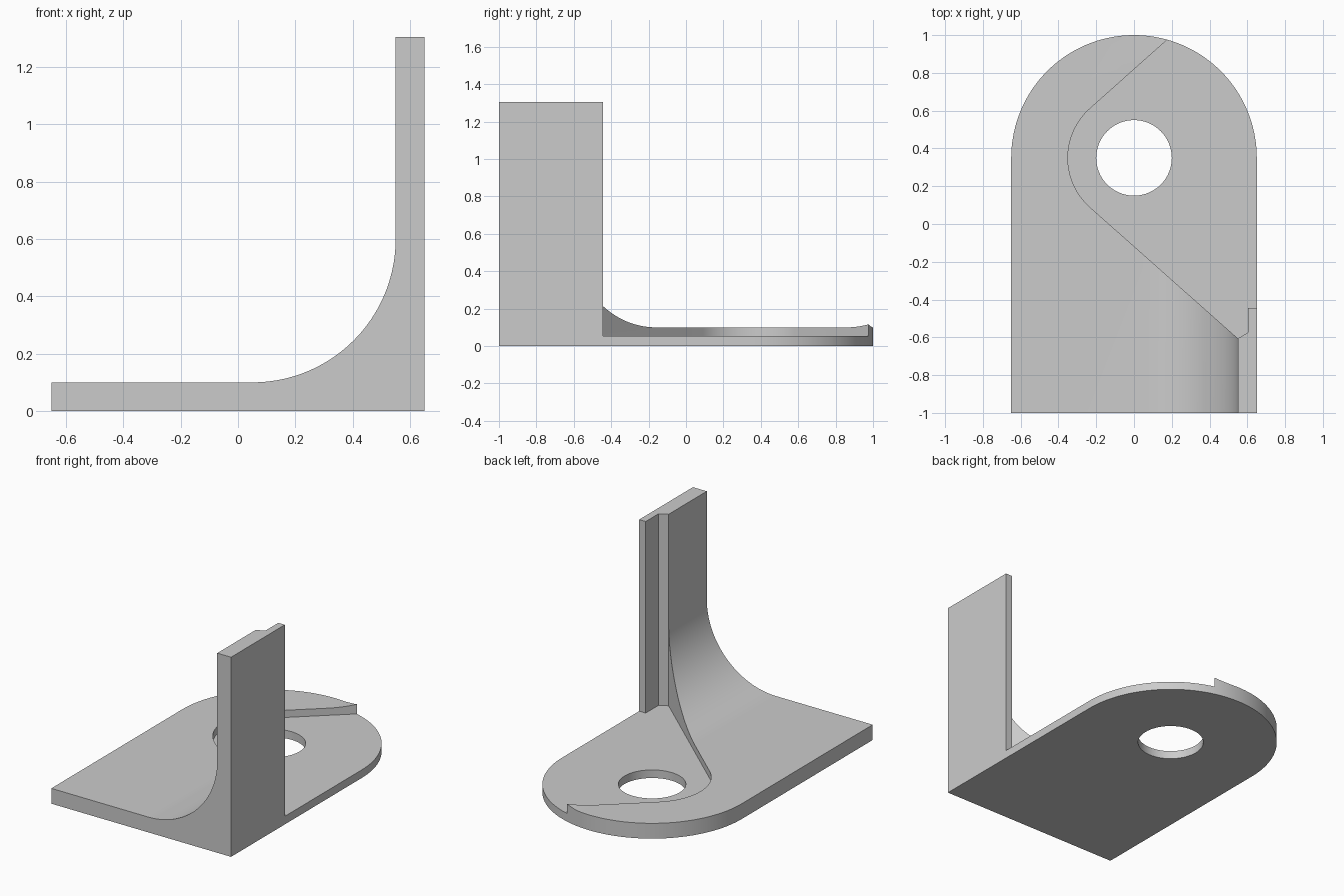
import bpy, bmesh, math
from mathutils import Vector

if "Cube" in bpy.data.objects:
    bpy.data.objects.remove(bpy.data.objects["Cube"])


def arc(cx, cy, r, a0, a1, n):
    """Points on an arc, angles in degrees."""
    return [(cx + r * math.cos(math.radians(a0 + (a1 - a0) * i / n)),
             cy + r * math.sin(math.radians(a0 + (a1 - a0) * i / n))) for i in range(n + 1)]


def prism(name, points, direction, to_3d):
    """Extrude a closed 2D outline along a direction."""
    bm = bmesh.new()
    face = bm.faces.new([bm.verts.new(to_3d(a, b)) for a, b in points])
    new = bmesh.ops.extrude_face_region(bm, geom=[face])["geom"]
    bmesh.ops.translate(bm, vec=Vector(direction),
                        verts=[v for v in new if isinstance(v, bmesh.types.BMVert)])
    bmesh.ops.recalc_face_normals(bm, faces=bm.faces)
    mesh = bpy.data.meshes.new(name)
    bm.to_mesh(mesh)
    bm.free()
    obj = bpy.data.objects.new(name, mesh)
    bpy.context.collection.objects.link(obj)
    return obj


def boolean(target, cutter, operation):
    """Apply a boolean and discard the cutter."""
    cutter.hide_render = True
    mod = target.modifiers.new(cutter.name, 'BOOLEAN')
    mod.operation, mod.solver, mod.object = operation, 'EXACT', cutter
    bpy.context.view_layer.objects.active = target
    bpy.ops.object.modifier_apply(modifier=mod.name)
    bpy.data.objects.remove(cutter)


# Filleted L section, oversized so the plan outline trims it
section = [(-0.8, 0), (0.8, 0), (0.8, 1.305), (0.55, 1.305)]
section += arc(0.05, 0.6, 0.5, 0, -90, 40) + [(-0.8, 0.1)]
bracket = prism("bracket", section, (0, 2.4, 0), lambda x, z: (x, -1.2, z))

# Plan outline with a rounded back end
outline = [(-0.65, -1), (0.65, -1)] + arc(0, 0.35, 0.65, 0, 180, 72)
boolean(bracket, prism("outline", outline, (0, 0, 2), lambda x, y: (x, y, -0.2)), 'INTERSECT')

# Recess around the hole, which also trims the back edge of the upright
slope = 41.7
s, c = math.sin(math.radians(slope)), math.cos(math.radians(slope))
recess = [(1, -0.445), (1, 1.3),
          (-0.35 * s + 1.1 * c, 0.35 + 0.35 * c + 1.1 * s)]
recess += arc(0, 0.35, 0.35, 90 + slope, 270 - slope, 32)
recess += [(0.55, -0.606), (0.603, -0.575), (0.603, -0.445)]
boolean(bracket, prism("recess", recess, (0, 0, 2), lambda x, y: (x, y, 0.053)), 'DIFFERENCE')

# Round hole
hole = arc(0, 0.35, 0.2, 0, 360, 64)[:-1]
boolean(bracket, prism("hole", hole, (0, 0, 1), lambda x, y: (x, y, -0.5)), 'DIFFERENCE')

# Single grey finish, smooth curves with sharp edges
grey = bpy.data.materials.new("grey")
grey.diffuse_color = (0.6, 0.6, 0.6, 1)
grey.use_nodes = True
grey.node_tree.nodes["Principled BSDF"].inputs["Base Color"].default_value = grey.diffuse_color
bracket.data.materials.clear()
bracket.data.materials.append(grey)
for p in bracket.data.polygons:
    p.material_index = 0
bpy.context.view_layer.objects.active = bracket
bracket.select_set(True)
bpy.ops.object.shade_smooth_by_angle(angle=math.radians(30))
